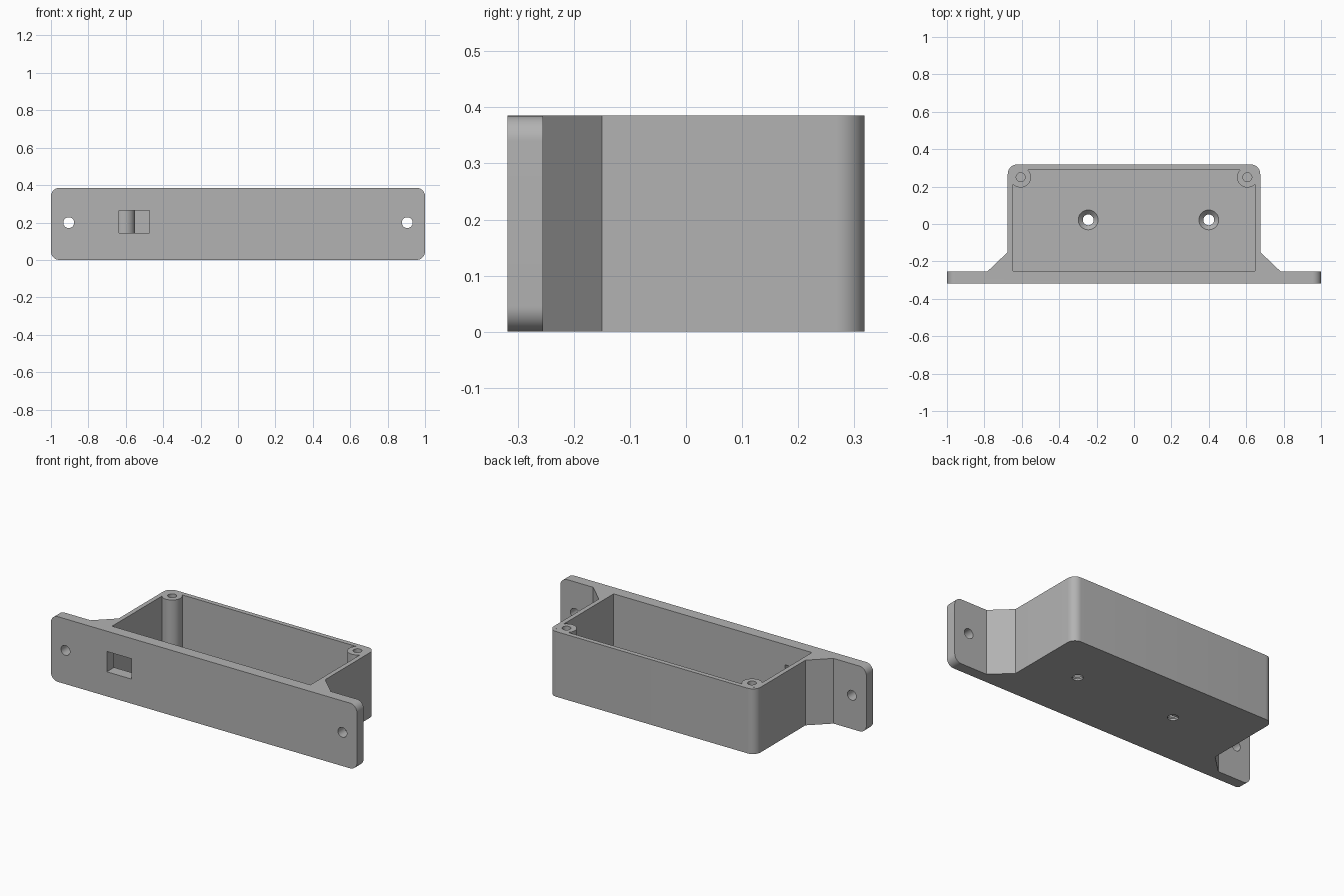
import bpy, bmesh
from math import sin, cos, pi
from mathutils import Vector

cube = bpy.data.objects.get("Cube")
if cube:
    bpy.data.objects.remove(cube)

HEIGHT, FLOOR = 0.385, 0.035

grey = bpy.data.materials.new("light grey plastic")
grey.use_nodes = True
colour = (0.45, 0.45, 0.45, 1)
grey.diffuse_color = colour
grey.node_tree.nodes["Principled BSDF"].inputs["Base Color"].default_value = colour


def arc(cx, cy, r, start, end, steps):
    angles = [start + (end - start) * i / steps for i in range(steps + 1)]
    return [(cx + r * cos(a), cy + r * sin(a)) for a in angles]


def loft(name, rings):
    """Solid through a stack of matching rings of 3D points."""
    bm = bmesh.new()
    loops = [[bm.verts.new(p) for p in ring] for ring in rings]
    for a, b in zip(loops, loops[1:]):
        for i in range(len(a)):
            j = (i + 1) % len(a)
            bm.faces.new((a[i], a[j], b[j], b[i]))
    bm.faces.new(loops[0])
    bm.faces.new(loops[-1])
    bmesh.ops.recalc_face_normals(bm, faces=bm.faces)
    mesh = bpy.data.meshes.new(name)
    bm.to_mesh(mesh)
    bm.free()
    mesh.materials.append(grey)
    obj = bpy.data.objects.new(name, mesh)
    bpy.context.collection.objects.link(obj)
    return obj


def prism_z(name, profile, z0, z1):
    return loft(name, [[(x, y, z) for x, y in profile] for z in (z0, z1)])


def prism_y(name, profile, y0, y1):
    return loft(name, [[(x, y, z) for x, z in profile] for y in (y0, y1)])


def box(x0, x1, y0, y1):
    return [(x0, y0), (x1, y0), (x1, y1), (x0, y1)]


def circle(cx, cy, r, steps=48):
    return arc(cx, cy, r, 0, 2 * pi, steps)[:-1]


def combine(target, tool, operation):
    mod = target.modifiers.new("combine", "BOOLEAN")
    mod.operation, mod.solver, mod.object = operation, "EXACT", tool
    bpy.context.view_layer.objects.active = target
    bpy.ops.object.modifier_apply(modifier=mod.name)
    bpy.data.objects.remove(tool)


# Front mounting plate with rounded corners
r = 0.045
plate = []
for cx, cz, quarter in ((1 - r, HEIGHT - r, 0), (r - 1, HEIGHT - r, 1),
                        (r - 1, r, 2), (1 - r, r, 3)):
    plate += arc(cx, cz, r, quarter * pi / 2, (quarter + 1) * pi / 2, 12)
enclosure = prism_y("enclosure", plate, -0.318, -0.255)

# Box body with sloped gussets and rounded rear corners
half = [(0.785, -0.29), (0.785, -0.255), (0.675, -0.15)]
half += arc(0.625, 0.268, 0.05, 0, pi / 2, 12)
body = half + [(-x, y) for x, y in reversed(half)]
combine(enclosure, prism_z("body", body, 0, HEIGHT), "UNION")

# Open cavity, leaving a round screw post in each rear corner
cavity = prism_z("cavity", box(-0.648, 0.648, -0.25, 0.29), FLOOR, HEIGHT + 0.1)
for side in (-1, 1):
    post = prism_z("screw_post", circle(side * 0.606, 0.25, 0.055), 0, HEIGHT + 0.2)
    combine(cavity, post, "DIFFERENCE")
combine(enclosure, cavity, "DIFFERENCE")

# Blind holes in the posts and through holes in the plate ears
for side in (-1, 1):
    pilot = prism_z("pilot_hole", circle(side * 0.606, 0.25, 0.024, 32), 0.1, HEIGHT + 0.1)
    combine(enclosure, pilot, "DIFFERENCE")
    ear = prism_y("ear_hole", circle(side * 0.905, 0.199, 0.029, 32), -0.4, -0.2)
    combine(enclosure, ear, "DIFFERENCE")

# Countersunk holes in the floor
for x in (-0.245, 0.4):
    levels = ((-0.1, 0.029), (0.01, 0.029), (FLOOR, 0.053), (FLOOR + 0.05, 0.053))
    rings = [[(px, py, z) for px, py in circle(x, 0.022, rad)] for z, rad in levels]
    combine(enclosure, loft("countersink", rings), "DIFFERENCE")

# Rectangular window through the front wall
window = prism_y("window", box(-0.635, -0.472, 0.145, 0.265), -0.4, -0.2)
combine(enclosure, window, "DIFFERENCE")

# Smooth rounded surfaces with crisp edges
bpy.ops.object.select_all(action="DESELECT")
enclosure.select_set(True)
bpy.context.view_layer.objects.active = enclosure
bpy.ops.object.shade_smooth_by_angle(angle=pi / 6)
